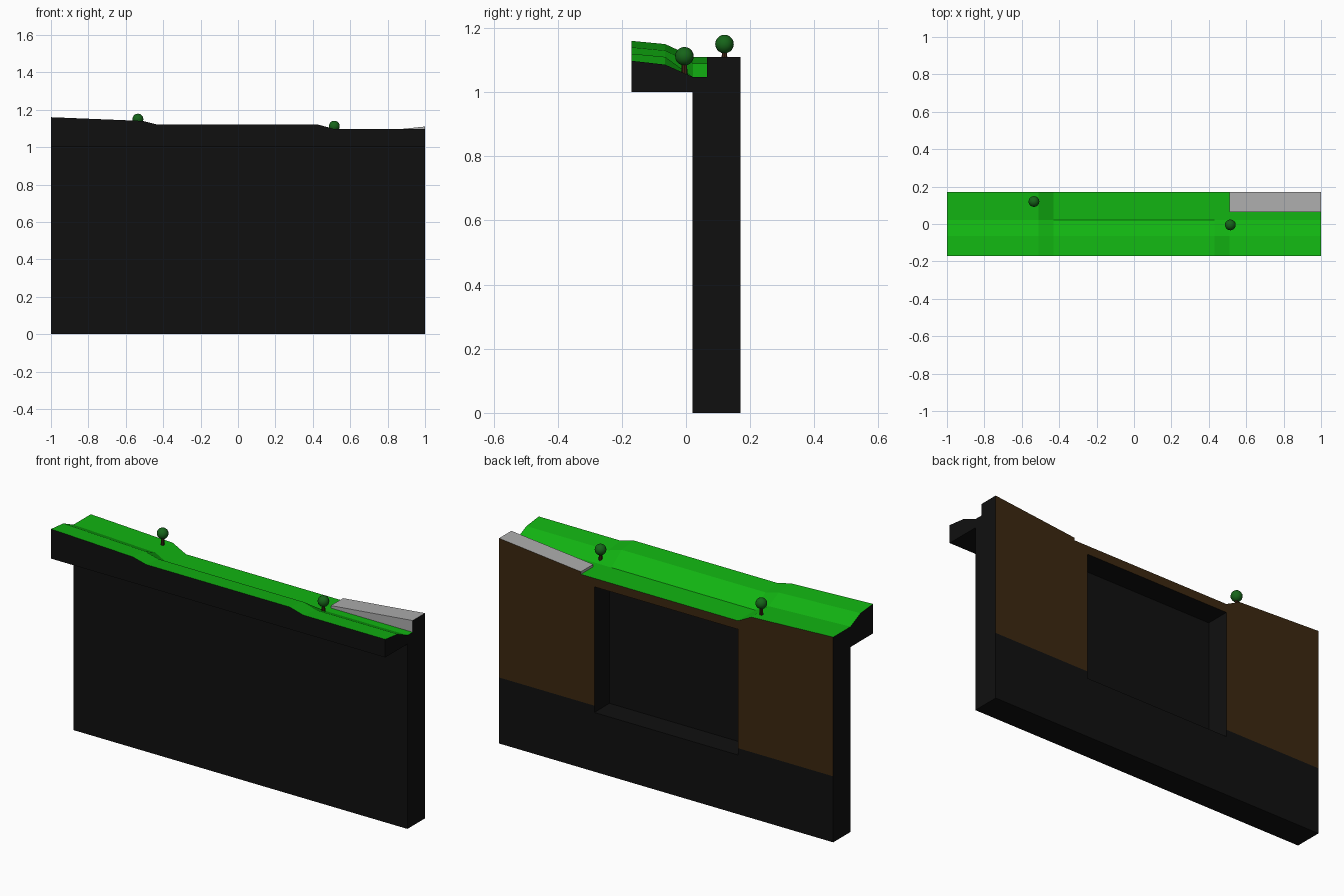
import bpy, bmesh

if "Cube" in bpy.data.objects:
    bpy.data.objects.remove(bpy.data.objects["Cube"])


def material(name, rgb):
    m = bpy.data.materials.new(name)
    m.diffuse_color = (*rgb, 1)
    m.use_nodes = True
    m.node_tree.nodes["Principled BSDF"].inputs["Base Color"].default_value = m.diffuse_color
    return m


black = material("dark rock", (0.005, 0.005, 0.005))
grass = material("grass green", (0.006, 0.46, 0.006))
earth = material("earth brown", (0.045, 0.021, 0.005))
stone = material("stone grey", (0.42, 0.42, 0.42))
leaf = material("leaf green", (0.008, 0.13, 0.010))
bark = material("bark brown", (0.05, 0.018, 0.007))


def loft(bm, rings):
    """Closed solid through rings of equal point count."""
    vs = [[bm.verts.new(p) for p in r] for r in rings]
    n = len(vs[0])
    for a, b in zip(vs, vs[1:]):
        for i in range(n):
            j = (i + 1) % n
            bm.faces.new((a[i], a[j], b[j], b[i]))
    bm.faces.new(vs[0])
    bm.faces.new(vs[-1])
    bmesh.ops.recalc_face_normals(bm, faces=bm.faces)


def finish(bm, name, mats, rule):
    bmesh.ops.recalc_face_normals(bm, faces=bm.faces)
    bm.normal_update()
    for f in bm.faces:
        f.material_index = rule(f.normal, f.calc_center_median())
    me = bpy.data.meshes.new(name)
    bm.to_mesh(me)
    bm.free()
    for m in mats:
        me.materials.append(m)
    ob = bpy.data.objects.new(name, me)
    bpy.context.collection.objects.link(ob)
    return ob


# Cliff wall with overhanging ledge, lofted along x
ground_y = (-0.17, -0.065, 0.022, 0.17)
stations = [
    (-1.00, (1.16, 1.15, 1.11, 1.11)),
    (-0.51, (1.14, 1.13, 1.09, 1.087)),
    (-0.43, (1.12, 1.11, 1.047, 1.046)),
    (0.43, (1.12, 1.11, 1.047, 1.046)),
    (0.51, (1.098, 1.086, 1.047, 1.046)),
    (1.00, (1.098, 1.086, 1.047, 1.046)),
]
lower = [(0.17, 1.0), (0.17, 0.357), (0.17, 0.32), (0.17, 0),
         (0.02, 0), (0.02, 1.0), (-0.17, 1.0)]
bm = bmesh.new()
loft(bm, [[(x, y, z) for y, z in list(zip(ground_y, hs)) + lower]
          for x, hs in stations])

# Recess cut into the back of the wall
back = []
for f in bm.faces:
    c = f.calc_center_median()
    if f.normal.y > 0.9 and abs(c.x) < 0.1 and c.y > 0.16 and 0.32 < c.z < 1.0:
        back.append(f)
ext = bmesh.ops.extrude_face_region(bm, geom=back)["geom"]
bmesh.ops.translate(bm, vec=(0, -0.13, 0),
                    verts=[g for g in ext if isinstance(g, bmesh.types.BMVert)])
old = [f for f in back if f.is_valid]
if old:
    bmesh.ops.delete(bm, geom=old, context='FACES')


def cliff_colour(n, c):
    if n.z > 0.3 and c.z > 1.03:
        return 1
    if n.y > 0.9 and c.y > 0.165 and c.z > 0.357:
        return 2
    return 0


finish(bm, "cliff", [black, grass, earth], cliff_colour)

# Stone ramp rising to the right end
bm = bmesh.new()
loft(bm, [[(x, 0.065, 1.04), (x, 0.17, 1.04), (x, 0.17, z), (x, 0.065, z)]
          for x, z in ((0.51, 1.06), (1.0, 1.11))])
finish(bm, "stone_ramp", [stone, black, earth],
       lambda n, c: 1 if n.x > 0.9 else 2 if n.y > 0.9 else 0)


# Small round trees
def tree(name, x, y, base, crown):
    h = crown - base
    bpy.ops.mesh.primitive_cone_add(vertices=8, radius1=0.010, radius2=0.007, depth=h,
                                    location=(x, y, base + h / 2))
    t = bpy.context.object
    t.name = name + "_trunk"
    t.data.materials.append(bark)
    bpy.ops.mesh.primitive_uv_sphere_add(segments=16, ring_count=10, radius=0.029,
                                         location=(x, y, crown))
    s = bpy.context.object
    s.name = name + "_crown"
    s.data.materials.append(leaf)
    bpy.ops.object.shade_smooth()


tree("left_tree", -0.535, 0.12, 1.08, 1.15)
tree("right_tree", 0.515, -0.005, 1.05, 1.112)
